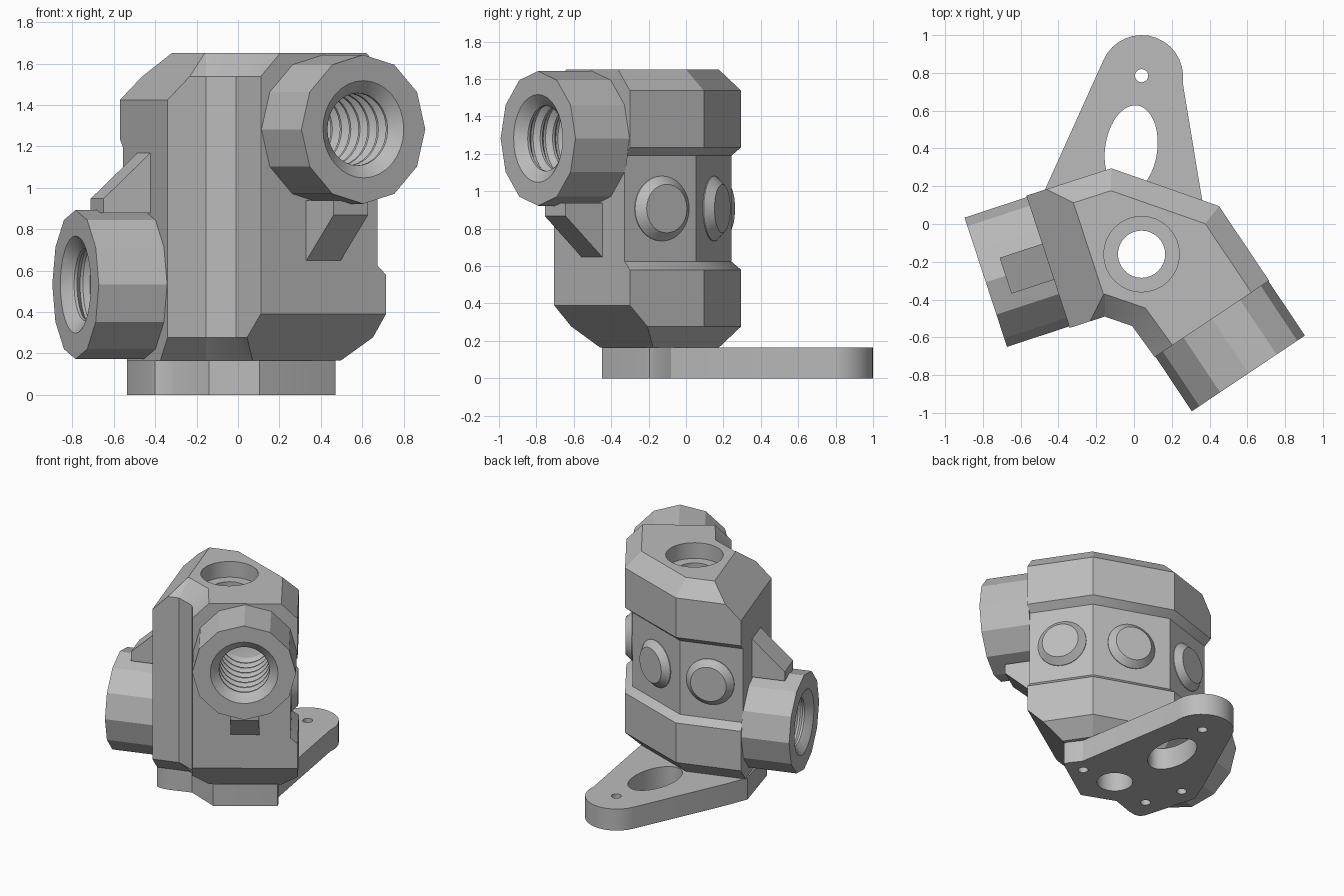
import bpy, bmesh, math
from mathutils import Vector, Matrix

cube = bpy.data.objects.get("Cube")
if cube:
    bpy.data.objects.remove(cube, do_unlink=True)

grey = bpy.data.materials.new("light_grey")
grey.use_nodes = True
COLOUR = (0.5, 0.5, 0.5, 1)
grey.diffuse_color = COLOUR
grey.node_tree.nodes["Principled BSDF"].inputs["Base Color"].default_value = COLOUR

PLATE_TOP, TOP = 0.165, 1.65
MID = (PLATE_TOP + TOP) / 2


def loft(name, rings, matrix=Matrix()):
    """Closed solid skinned through rings that have equal point counts."""
    bm = bmesh.new()
    loops = [[bm.verts.new(matrix @ Vector(p)) for p in ring] for ring in rings]
    n = len(loops[0])
    for a, b in zip(loops, loops[1:]):
        for i in range(n):
            j = (i + 1) % n
            bm.faces.new((a[i], a[j], b[j], b[i]))
    bm.faces.new(loops[0][::-1])
    bm.faces.new(loops[-1])
    bmesh.ops.recalc_face_normals(bm, faces=bm.faces)
    mesh = bpy.data.meshes.new(name)
    bm.to_mesh(mesh)
    bm.free()
    mesh.materials.append(grey)
    obj = bpy.data.objects.new(name, mesh)
    bpy.context.collection.objects.link(obj)
    return obj


def lathe(name, profile, matrix=Matrix(), sides=32):
    """Solid of revolution from (radius, height) pairs."""
    step = math.tau / sides
    return loft(name, [[(r * math.cos(i * step), r * math.sin(i * step), z)
                        for i in range(sides)] for r, z in profile], matrix)


def aim(x, y, z, direction):
    return Matrix.Translation((x, y, z)) @ direction.to_track_quat('Z', 'Y').to_matrix().to_4x4()


def activate(obj):
    bpy.ops.object.select_all(action='DESELECT')
    obj.select_set(True)
    bpy.context.view_layer.objects.active = obj


def cut(obj, cutters):
    activate(obj)
    for cutter in cutters:
        mod = obj.modifiers.new("cut", 'BOOLEAN')
        mod.operation, mod.solver, mod.object = 'DIFFERENCE', 'EXACT', cutter
        bpy.ops.object.modifier_apply(modifier=mod.name)


# Body outline, counter-clockwise; edges are front, right end, back or left end
OUTLINE = [Vector(p) for p in ((-.34, -.55), (-.155, -.49), (-.01, -.54), (.11, -.705),
                               (.715, -.30), (.45, .095), (-.12, .295), (-.57, .15))]
KINDS = "FFFRBBBL"
COUNT = len(OUTLINE)


def edge(i):
    """Midpoint and outward normal of an outline edge."""
    a, b = OUTLINE[i], OUTLINE[(i + 1) % COUNT]
    d = (b - a).normalized()
    return (a + b) / 2, Vector((d.y, -d.x))


def inset_ring(z, insets):
    """Outline with each kind of edge moved inwards by its own amount."""
    ring = []
    for i in range(COUNT):
        (p, n), (q, m) = edge(i - 1), edge(i)
        c = n.dot(p) - insets.get(KINDS[i - 1], 0)
        e = m.dot(q) - insets.get(KINDS[i], 0)
        det = n.x * m.y - n.y * m.x
        ring.append(((c * m.y - e * n.y) / det, (n.x * e - m.x * c) / det, z))
    return ring


S, W, R = .1125, .225, .05   # side bevel, wide end bevel, back recess
body = loft("valve_body", [
    inset_ring(PLATE_TOP, {'F': S, 'B': S, 'R': W}),
    inset_ring(PLATE_TOP + S, {'R': S}),
    inset_ring(PLATE_TOP + W, {}),
    inset_ring(.58, {}),
    inset_ring(.625, {'B': R}),
    inset_ring(1.19, {'B': R}),
    inset_ring(1.235, {}),
    inset_ring(TOP - W, {}),
    inset_ring(TOP - S, {'L': S}),
    inset_ring(TOP, {'F': S, 'B': S, 'L': W}),
])

# Mounting plate with a rounded lobe at the back
lobe = [(.04 + .22 * math.cos(a), .78 + .22 * math.sin(a))
        for a in (math.radians(-8 + 11 * k) for k in range(16))]
plate_outline = [(-.14, -.355), (.105, -.45), (.45, -.215), (.47, -.195), (.46, -.165),
                 (.395, -.08)] + lobe + [(-.47, .185), (-.535, .02), (-.42, -.38),
                                         (-.40, -.41), (-.36, -.42), (-.30, -.41)]
plate = loft("mounting_plate", [[(x, y, z) for x, y in plate_outline] for z in (0, PLATE_TOP)])

# Plate holes: screw holes and an oval slot
cutters = []
for x, y in ((.04, .785), (.315, -.174), (-.307, -.242), (-.40, .037)):
    cutters.append(lathe("screw_hole_cutter", [(.035, -.1), (.035, .3)],
                         Matrix.Translation((x, y, 0)), 20))
slot_matrix = (Matrix.Translation((-.015, .395, 0)) @ Matrix.Rotation(math.radians(-8), 4, 'Z')
               @ Matrix.Diagonal((.138, .235, 1, 1)))
cutters.append(lathe("slot_cutter", [(1, -.1), (1, .3)], slot_matrix, 40))

# Central bore with a wider seat at the top
bore = lathe("bore_cutter", [(.125, -.1), (.125, 1.53), (.2, 1.53), (.2, 1.8)],
             Matrix.Translation((.04, -.16, 0)))
cut(plate, cutters + [bore])
cut(body, [bore])
cutters.append(bore)

# Threaded ports with a gusset each; the two are upside-down copies
LENGTH = .347
thread = [(.235, .1), (.235, 0), (.195, -.03)]
for k in range(7):
    z = -.05 - .08 * k
    thread += [(.175, z), (.175, z - .015), (.205, z - .04), (.205, z - .055)]
thread += [(.175, -.62), (.05, -.66)]

finished = [plate, body]
for name, index, flip in (("left_arm", KINDS.index('L'), -1), ("right_arm", KINDS.index('R'), 1)):
    mid, n = edge(index)
    axis = Vector((n.x, n.y, 0))
    face = mid + n * LENGTH
    z = MID + flip * .375
    port = lathe(name + "_port", [(.36, -LENGTH - .005), (.36, 0)],
                 aim(face.x, face.y, z, axis), 12)
    cutter = lathe("thread_cutter", thread, aim(face.x, face.y, z, axis))
    cut(port, [cutter])
    cut(body, [cutter])
    cutters.append(cutter)
    finished.append(port)

    # Gusset: sloped block between port and body
    across = Vector((-n.y, n.x, 0)) * .1
    profile = [(-.01, .03), (.237, .03), (.237, -.04), (0, -.26), (-.01, -.26)]
    base = Vector((mid.x, mid.y, MID))
    finished.append(loft(name + "_gusset", [
        [base + axis * s + side * across + Vector((0, 0, flip * h)) for s, h in profile]
        for side in (-1, 1)]))

# Bevelled round buttons on the recessed back faces
for i, kind in enumerate(KINDS):
    if kind == 'B':
        mid, n = edge(i)
        spot = mid - n * R
        finished.append(lathe("back_button", [(.174, -.01), (.174, .005), (.13, .05)],
                              aim(spot.x, spot.y, MID, Vector((n.x, n.y, 0)))))

for cutter in cutters:
    bpy.data.objects.remove(cutter, do_unlink=True)
for obj in finished:
    activate(obj)
    bpy.ops.object.shade_smooth_by_angle(angle=math.radians(25))
